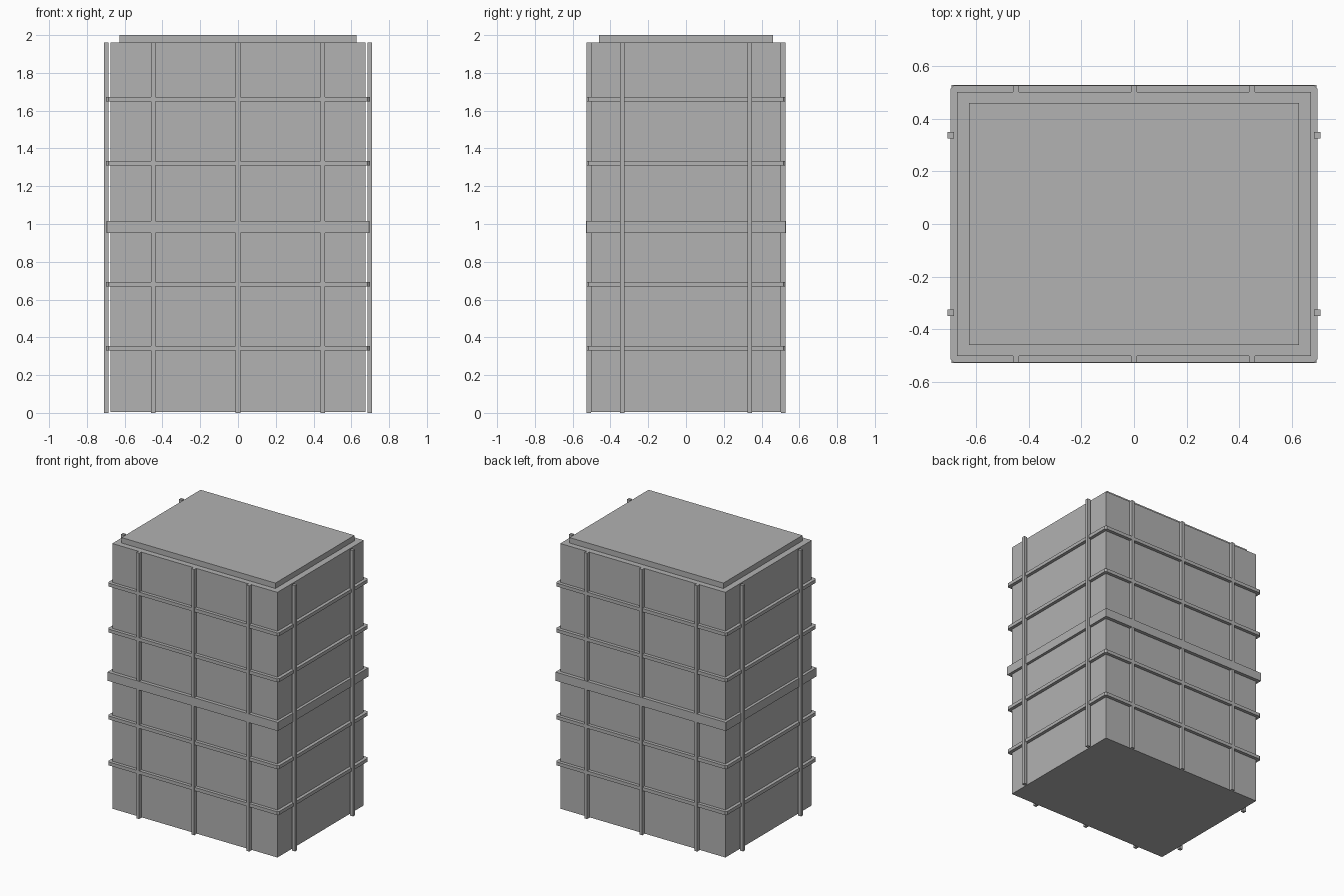
import bpy, bmesh

if "Cube" in bpy.data.objects:
    bpy.data.objects.remove(bpy.data.objects["Cube"])

grey = bpy.data.materials.new("plain_grey")
grey.diffuse_color = (0.445, 0.445, 0.445, 1)
grey.use_nodes = True
grey.node_tree.nodes["Principled BSDF"].inputs["Base Color"].default_value = grey.diffuse_color


def finish(name, bm):
    bmesh.ops.recalc_face_normals(bm, faces=bm.faces)
    mesh = bpy.data.meshes.new(name)
    bm.to_mesh(mesh)
    bm.free()
    mesh.materials.append(grey)
    obj = bpy.data.objects.new(name, mesh)
    bpy.context.collection.objects.link(obj)


def box(name, lo, hi):
    bm = bmesh.new()
    bmesh.ops.create_cube(bm, size=1)
    for v in bm.verts:
        v.co = [(a + b) / 2 + c * (b - a) for a, b, c in zip(lo, hi, v.co)]
    finish(name, bm)


def outline(hx, hy, c):
    """Rectangle with corners cut by c."""
    return [(hx, hy - c), (hx - c, hy), (c - hx, hy), (-hx, hy - c),
            (-hx, c - hy), (c - hx, -hy), (hx - c, -hy), (hx, c - hy)]


def band(name, hx, hy, z0, z1, cut):
    """Hollow hoop wrapped around the body."""
    bm = bmesh.new()
    loops = [[bm.verts.new((x, y, z)) for x, y in outline(px, py, cut)]
             for px, py, z in ((hx, hy, z0), (hx, hy, z1),
                               (BX - 0.002, BY - 0.002, z1), (BX - 0.002, BY - 0.002, z0))]
    for k in range(4):
        a, b = loops[k], loops[(k + 1) % 4]
        for i in range(8):
            j = (i + 1) % 8
            bm.faces.new((a[i], a[j], b[j], b[i]))
    finish(name, bm)


# Main body and raised lid
BX, BY, TOP = 0.674, 0.503, 1.96
box("body", (-BX, -BY, 0.004), (BX, BY, TOP))
box("lid", (-0.628, -0.461, TOP), (0.628, 0.461, 2.0))

# Thin hoops with clipped corners, and the wide middle hoop
for n, z in enumerate((0.342, 0.681, 1.322, 1.661)):
    band(f"thin_band_{n}", 0.698, 0.527, z - 0.0125, z + 0.0125, 0.012)
band("middle_band", 0.695, 0.529, 0.952, 1.016, 0.001)

# Upright ribs: three on front and back, two standing just off each side
R = 0.012
for s, side in ((-1, "front"), (1, "back")):
    ys = sorted((s * BY, s * 0.5275))
    for n, x in enumerate((-0.449, 0, 0.449)):
        box(f"{side}_rib_{n}", (x - R, ys[0], 0), (x + R, ys[1], TOP))
for s, side in ((-1, "left"), (1, "right")):
    xs = sorted((s * 0.685, s * 0.71))
    for n, y in enumerate((-0.338, 0.338)):
        box(f"{side}_rib_{n}", (xs[0], y - R, 0), (xs[1], y + R, TOP))
